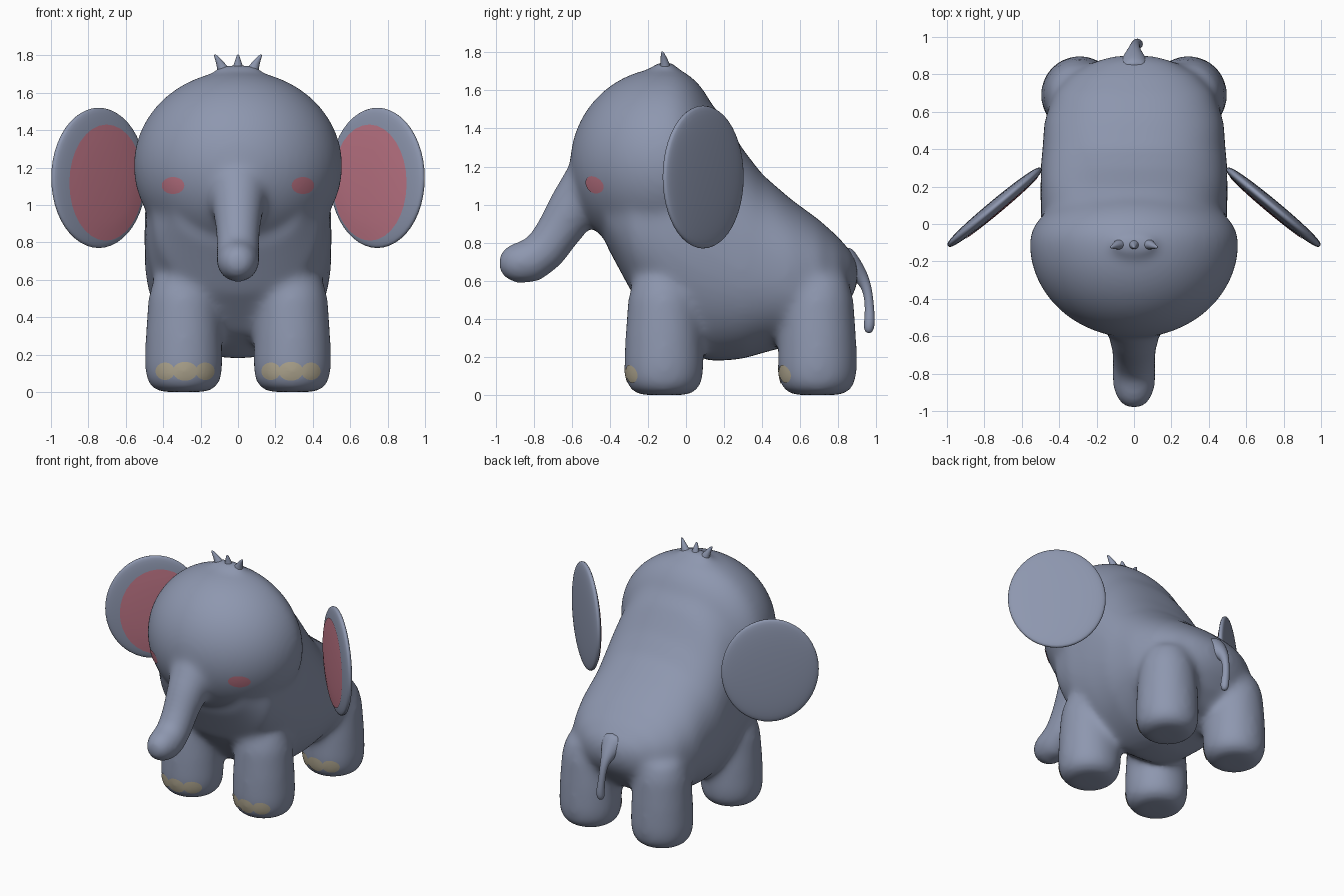
import bpy, bmesh, math
from math import sin, cos, pi, copysign
from mathutils import Vector, Matrix
from mathutils.bvhtree import BVHTree

if "Cube" in bpy.data.objects:
    bpy.data.objects.remove(bpy.data.objects["Cube"])


def material(name, rgb):
    m = bpy.data.materials.new(name)
    m.use_nodes = True
    m.diffuse_color = (*rgb, 1)
    bsdf = m.node_tree.nodes["Principled BSDF"]
    bsdf.inputs["Base Color"].default_value = (*rgb, 1)
    bsdf.inputs["Roughness"].default_value = 0.7
    return m


skin = material("blue grey skin", (0.27, 0.31, 0.43))
pink = material("soft pink", (0.52, 0.18, 0.24))
horn = material("beige toenail", (0.45, 0.40, 0.29))


def finish(name, bm, mat):
    bmesh.ops.recalc_face_normals(bm, faces=bm.faces[:])
    me = bpy.data.meshes.new(name)
    bm.to_mesh(me)
    bm.free()
    ob = bpy.data.objects.new(name, me)
    bpy.context.collection.objects.link(ob)
    me.materials.append(mat)
    me.shade_smooth()
    return ob


def loft(bm, sections, axis=None, power=2.0, sides=32):
    """Closed tube through (centre, half width, half depth) sections."""
    centres = [Vector(s[0]) for s in sections]
    rings = []
    for i, (_, ra, rb) in enumerate(sections):
        t = axis or centres[min(i + 1, len(centres) - 1)] - centres[max(i - 1, 0)]
        t = Vector(t).normalized()
        a = Vector((1, 0, 0))
        a = (a - t * a.dot(t)).normalized()
        b = t.cross(a)
        ring = []
        for k in range(sides):
            c, s = cos(2 * pi * k / sides), sin(2 * pi * k / sides)
            c, s = (copysign(abs(w) ** (2 / power), w) for w in (c, s))
            ring.append(bm.verts.new(centres[i] + a * ra * c + b * rb * s))
        rings.append(ring)
    for r, q in zip(rings, rings[1:]):
        for k in range(sides):
            n = (k + 1) % sides
            bm.faces.new((r[k], r[n], q[n], q[k]))
    bm.faces.new(rings[0][::-1])
    bm.faces.new(rings[-1])


def tree(ob):
    return BVHTree.FromPolygons([v.co for v in ob.data.vertices],
                                [p.vertices for p in ob.data.polygons])


def patch(name, surface, origin, u, v, direction, mat, rings=6, sides=32):
    """Thin oval plate laid onto a surface; u and v are its half axes."""
    bm = bmesh.new()

    def point(r, k):
        a = 2 * pi * k / sides
        o = origin + u * r * cos(a) + v * r * sin(a)
        hit, normal, _, _ = surface.ray_cast(o, direction)
        if hit is None:
            hit, normal, _, _ = surface.find_nearest(o + direction * 0.3)
        if normal.dot(direction) > 0:
            normal = -normal
        return bm.verts.new(hit + normal * 0.004)

    hub = point(0, 0)
    grid = [[point(r / rings, k) for k in range(sides)] for r in range(1, rings + 1)]
    for k in range(sides):
        n = (k + 1) % sides
        bm.faces.new((hub, grid[0][k], grid[0][n]))
        for r, q in zip(grid, grid[1:]):
            bm.faces.new((r[k], q[k], q[n], r[n]))
    return finish(name, bm, mat)


bm = bmesh.new()

# Torso: y, underside, back, half width
torso = [(-0.42, 0.78, 1.2, 0.34), (-0.28, 0.52, 1.35, 0.45), (-0.1, 0.31, 1.48, 0.49),
         (0.1, 0.17, 1.56, 0.5), (0.2, 0.17, 1.44, 0.5), (0.3, 0.18, 1.28, 0.5),
         (0.4, 0.21, 1.15, 0.49), (0.55, 0.25, 1.02, 0.48), (0.7, 0.31, 0.91, 0.43),
         (0.8, 0.40, 0.82, 0.34), (0.87, 0.50, 0.74, 0.21), (0.9, 0.57, 0.68, 0.1)]
loft(bm, [((0, y, (lo + hi) / 2), w, (hi - lo) / 2) for y, lo, hi, w in torso],
     axis=(0, 1, 0), power=2.3, sides=48)

# Head: flatter behind than in front
head = bmesh.ops.create_uvsphere(bm, u_segments=48, v_segments=32, radius=1)["verts"]
for p in head:
    depth = 0.51 if p.co.y < 0 else 0.3
    p.co = Vector((p.co.x * 0.56, p.co.y * depth - 0.1, p.co.z * 0.51 + 1.2))

# Trunk: y, z, radius
trunk = [(-0.4, 1.14, 0.18), (-0.52, 1.06, 0.16), (-0.6, 0.96, 0.135), (-0.67, 0.85, 0.12),
         (-0.74, 0.75, 0.116), (-0.82, 0.69, 0.118), (-0.89, 0.685, 0.112),
         (-0.95, 0.69, 0.085), (-0.985, 0.695, 0.04)]
loft(bm, [((0, y, z), r, r) for y, z, r in trunk])

# Legs
leg = [(-0.01, 0.13), (0.015, 0.175), (0.06, 0.202), (0.14, 0.21), (0.3, 0.205),
       (0.5, 0.19), (0.6, 0.16), (0.66, 0.08)]
for side in (-1, 1):
    for y in (-0.115, 0.69):
        loft(bm, [((side * 0.29, y, z), r, r) for z, r in leg])

# Mound under the hair tuft
loft(bm, [((0, -0.11, 1.6), 0.22, 0.15), ((0, -0.11, 1.68), 0.14, 0.075),
          ((0, -0.11, 1.74), 0.11, 0.05)])

# Blend everything into one soft skin
body = finish("body", bm, skin)
remesh = body.modifiers.new("blend", "REMESH")
remesh.mode = "VOXEL"
remesh.voxel_size = 0.016
soften = body.modifiers.new("soften", "SMOOTH")
soften.factor = 0.5
soften.iterations = 45
evaluated = body.evaluated_get(bpy.context.evaluated_depsgraph_get())
blended = bpy.data.meshes.new_from_object(evaluated)
body.modifiers.clear()
body.data = blended
blended.materials.clear()
blended.materials.append(skin)
blended.shade_smooth()
drop = min(v.co.z for v in blended.vertices)
blended.transform(Matrix.Translation((0, 0, -drop)))
body_tree = tree(body)

# Hair tuft
bm = bmesh.new()
for side in (-1, 0, 1):
    x, y = side * 0.07, -0.11
    loft(bm, [((x * 0.6, y, 1.64), 0.06, 0.05), ((x, y, 1.7), 0.042, 0.036),
              ((x * 1.25, y, 1.74), 0.027, 0.025),
              ((x * 1.55, y - 0.01, 1.78), 0.014, 0.014),
              ((x * 1.8, y - 0.015, 1.805), 0.006, 0.006)], sides=12)
finish("hair_tuft", bm, skin).modifiers.new("round", "SUBSURF").levels = 2

# Tail: x, y, z, radius
tail = [(0, 0.79, 0.70, 0.13), (0, 0.87, 0.665, 0.075), (0, 0.925, 0.62, 0.037),
        (0.005, 0.955, 0.55, 0.025), (0.01, 0.964, 0.46, 0.024), (0.02, 0.964, 0.39, 0.03),
        (0.02, 0.96, 0.345, 0.028), (0.02, 0.957, 0.325, 0.012)]
bm = bmesh.new()
loft(bm, [((x, y, z), r, r) for x, y, z, r in tail], sides=12)
finish("tail", bm, skin).modifiers.new("round", "SUBSURF").levels = 2

up = Vector((0, 0, 1))
back = Vector((0, 1, 0))
for side, label in ((-1, "right"), (1, "left")):
    # Ear: flat oval swept forward
    out = Vector((side * 0.77, -0.64, 0)).normalized()
    facing = Vector((-side * 0.64, -0.77, 0)).normalized()
    centre = Vector((side * 0.745, 0.09, 1.145))
    bm = bmesh.new()
    for p in bmesh.ops.create_uvsphere(bm, u_segments=48, v_segments=24, radius=1)["verts"]:
        x, y, z = p.co
        z = copysign(abs(z) ** 0.7, z)
        p.co = centre + out * x * 0.325 + up * y * 0.375 + facing * z * 0.036
    ear = finish(label + "_ear", bm, skin)
    patch(label + "_inner_ear", tree(ear), centre - out * 0.03 - up * 0.025 + facing * 0.3,
          out * 0.26, up * 0.31, -facing, pink)

    # Cheek blush
    patch(label + "_cheek", body_tree, Vector((side * 0.345, -1.5, 1.105)),
          Vector((0.06, 0, 0)), up * 0.045, back, pink)

    # Toenails
    for foot, start in (("front", -0.6), ("back", 0.3)):
        for i in range(3):
            middle = i == 1
            patch(f"{label}_{foot}_toenail_{i + 1}", body_tree,
                  Vector((side * (0.178 + 0.105 * i), start, 0.112)),
                  Vector((0.064 if middle else 0.05, 0, 0)),
                  up * (0.05 if middle else 0.046), back, horn)
